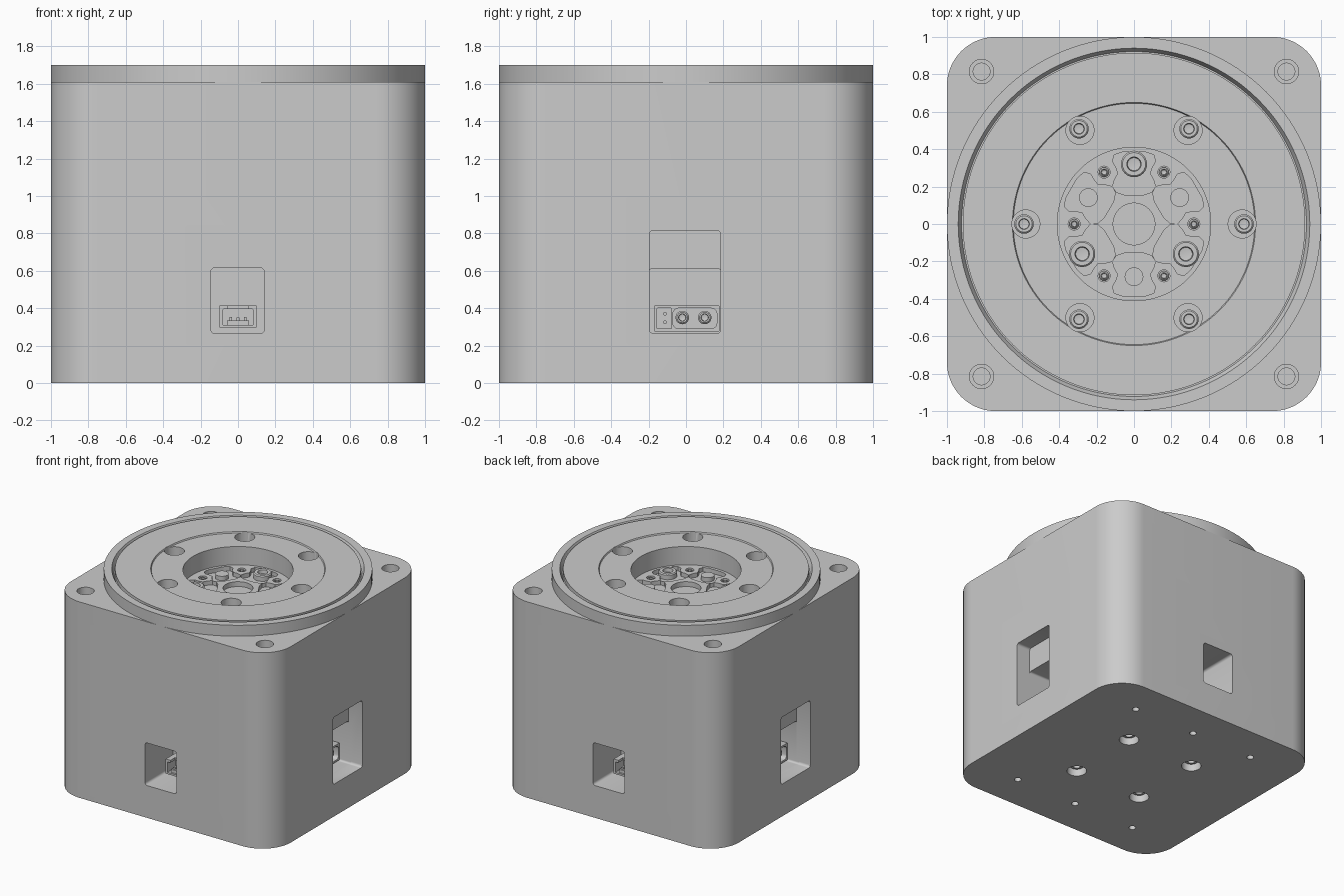
import bpy, bmesh, math
from mathutils import Matrix, Vector

if "Cube" in bpy.data.objects:
    bpy.data.objects.remove(bpy.data.objects["Cube"], do_unlink=True)

grey = bpy.data.materials.new("plain grey")
grey.use_nodes = True
GREY = (0.6, 0.6, 0.6, 1)
grey.diffuse_color = GREY
grey.node_tree.nodes["Principled BSDF"].inputs["Base Color"].default_value = GREY


def finish(name, bm, matrix=Matrix()):
    bmesh.ops.recalc_face_normals(bm, faces=bm.faces)
    bm.transform(matrix)
    mesh = bpy.data.meshes.new(name)
    bm.to_mesh(mesh)
    bm.free()
    mesh.materials.append(grey)
    obj = bpy.data.objects.new(name, mesh)
    bpy.context.collection.objects.link(obj)
    return obj


def prism(name, outline, low, high, matrix=Matrix()):
    """Extrude a flat outline from low to high along local z."""
    bm = bmesh.new()
    face = bm.faces.new([bm.verts.new((x, y, low)) for x, y in outline])
    new = bmesh.ops.extrude_face_region(bm, geom=[face])["geom"]
    verts = [v for v in new if isinstance(v, bmesh.types.BMVert)]
    bmesh.ops.translate(bm, verts=verts, vec=(0, 0, high - low))
    return finish(name, bm, matrix)


def lathe(name, profile, segments=32, matrix=Matrix()):
    """Turn a radius and height profile, which begins and ends on the axis."""
    bm = bmesh.new()
    verts = [bm.verts.new((r, 0, z)) for r, z in profile]
    edges = [bm.edges.new(pair) for pair in zip(verts, verts[1:])]
    bmesh.ops.spin(bm, geom=verts + edges, cent=(0, 0, 0), axis=(0, 0, 1),
                   angle=math.tau, steps=segments)
    bmesh.ops.remove_doubles(bm, verts=bm.verts, dist=0.0001)
    return finish(name, bm, matrix)


def rounded_rect(x0, x1, y0, y1, r, steps=4):
    points = []
    corners = [(x1 - r, y1 - r), (x0 + r, y1 - r), (x0 + r, y0 + r), (x1 - r, y0 + r)]
    for i, (cx, cy) in enumerate(corners):
        for k in range(steps + 1):
            a = math.pi / 2 * (i + k / steps)
            points.append((cx + r * math.cos(a), cy + r * math.sin(a)))
    return points


def cylinder(r, low, high, matrix=Matrix(), segments=32):
    return lathe("cutter", [(0, low), (r, low), (r, high), (0, high)], segments, matrix)


def cut(obj, cutters):
    for cutter in cutters:
        cutter.hide_render = True
        mod = obj.modifiers.new("cut", "BOOLEAN")
        mod.operation = "DIFFERENCE"
        mod.solver = "EXACT"
        mod.object = cutter
    bpy.context.view_layer.update()
    graph = bpy.context.evaluated_depsgraph_get()
    mesh = bpy.data.meshes.new_from_object(obj.evaluated_get(graph))
    obj.modifiers.clear()
    obj.data = mesh
    for cutter in cutters:
        bpy.data.objects.remove(cutter, do_unlink=True)


def place(x, y, z=0):
    return Matrix.Translation((x, y, z))


def polar(radius, degrees, z=0):
    a = math.radians(degrees)
    return place(radius * math.cos(a), radius * math.sin(a), z)


def screw(name, r, matrix):
    """Socket head, with its top at local zero."""
    lathe(name, [(0, -0.06), (r, -0.06), (r, -0.008), (r - 0.008, 0), (r * 0.55, 0),
                 (r * 0.5, -0.03), (0, -0.035)], 24, matrix)


def side(turn):
    """Wall frame: local x across, y up, z outward from the wall face."""
    front = Matrix(((1, 0, 0, 0), (0, 0, -1, -1), (0, 1, 0, 0), (0, 0, 0, 1)))
    return Matrix.Rotation(math.radians(turn), 4, "Z") @ front


TOP = 1.70
SHOULDER = 1.61
FLOOR = 1.54
FLIP = Matrix.Rotation(math.pi, 4, "X")
signs = [(a, b) for a in (-1, 1) for b in (-1, 1)]

# Square housing with rounded corners
housing = prism("housing", rounded_rect(-1, 1, -1, 1, 0.26, 16), 0, SHOULDER)
cutters = [cylinder(0.92, 1.28, 2, segments=96)]
for sx, sy in signs:
    # stepped corner holes and base screw recesses
    cutters.append(lathe("cutter", [(0, 1.3), (0.045, 1.3), (0.045, 1.51), (0.065, 1.51),
                                    (0.065, 1.8), (0, 1.8)], 32, place(0.815 * sx, 0.815 * sy)))
    cutters.append(cylinder(0.075, -0.1, 0.1, place(0.31 * sx, 0.31 * sy)))
for sy in (-1, 1):
    for x in (-0.57, 0, 0.57):
        cutters.append(cylinder(0.027, -0.1, 0.1, place(x, 0.7 * sy), 20))
# Connector windows: small ones front and back, tall ones at the sides
for turn in (0, 180):
    cutters.append(prism("cutter", rounded_rect(-0.145, 0.14, 0.265, 0.615, 0.02),
                         -0.36, 0.1, side(turn)))
for turn in (90, 270):
    cutters.append(prism("cutter", rounded_rect(-0.195, 0.185, 0.265, 0.815, 0.02),
                         -0.125, 0.1, side(turn)))
    cutters.append(prism("cutter", rounded_rect(-0.195, 0.185, 0.265, 0.612, 0.015),
                         -0.36, -0.1, side(turn)))
cut(housing, cutters)
for sx, sy in signs:
    screw("base_screw", 0.06, place(0.31 * sx, 0.31 * sy, 0.045) @ FLIP)

# Small sockets with three contacts
for turn in (0, 180):
    frame = side(turn)
    socket = prism("signal_socket", rounded_rect(-0.1, 0.1, 0.295, 0.415, 0.004), -0.37, -0.2, frame)
    cut(socket, [prism("cutter", rounded_rect(-0.08, 0.08, 0.31, 0.395, 0.004), -0.3, 0, frame),
                 prism("cutter", rounded_rect(-0.055, 0.055, 0.38, 0.43, 0.004), -0.26, 0, frame)])
    prism("socket_tongue", rounded_rect(-0.06, 0.06, 0.31, 0.335, 0.004), -0.31, -0.215, frame)
    for x in (-0.04, 0, 0.04):
        prism("signal_pin", rounded_rect(x - 0.008, x + 0.008, 0.33, 0.352, 0.003), -0.31, -0.225, frame)

# Power sockets with two round contacts and two small pins
for turn in (90, 270):
    frame = side(turn)
    socket = prism("power_socket", rounded_rect(-0.17, 0.178, 0.275, 0.415, 0.004), -0.37, -0.2, frame)
    cut(socket, [prism("cutter", rounded_rect(-0.155, -0.078, 0.29, 0.4, 0.004), -0.27, 0, frame),
                 prism("cutter", rounded_rect(-0.07, 0.165, 0.29, 0.4, 0.03), -0.27, 0, frame)])
    for x in (-0.02, 0.1):
        screw("power_contact", 0.036, frame @ place(x, 0.35, -0.215))
    for z in (0.325, 0.37):
        prism("power_pin", rounded_rect(-0.12, -0.104, z - 0.008, z + 0.008, 0.003),
              -0.28, -0.215, frame)

# Turned output flange: rim, seal groove, face, hub ring and central bore
flange = lathe("output_flange", [
    (0, 1.3), (0.915, 1.3), (0.915, SHOULDER), (1, SHOULDER), (1, TOP), (0.94, TOP),
    (0.922, 1.665), (0.915, 1.665), (0.915, TOP), (0.65, TOP), (0.645, 1.69),
    (0.41, 1.69), (0.41, FLOOR), (0, FLOOR)], 128)

half = [(0.05, 0.155), (0.095, 0.17), (0.115, 0.2), (0.105, 0.235), (0.085, 0.27),
        (0.095, 0.3), (0.115, 0.335), (0.105, 0.37), (0.06, 0.385)]
lobe = half + [(-x, y) for x, y in reversed(half)]
cutters = [cylinder(0.112, FLOOR - 0.04, 1.6)]
for i in range(6):
    cutters.append(cylinder(0.075, 1.58, 1.8, polar(0.578, 60 * i)))
    spin = Matrix.Rotation(math.radians(60 * i), 4, "Z")
    cutters.append(prism("cutter", lobe, FLOOR - 0.035, 1.6, spin))
    cutters.append(cylinder(0.032, FLOOR - 0.04, 1.6, polar(0.32, 60 * i), 20))
cut(flange, cutters)

# Screws in the hub ring and on the bore floor
for i in range(6):
    screw("flange_screw", 0.052, polar(0.588, 60 * i, 1.625))
    screw("floor_screw", 0.026, polar(0.32, 60 * i, FLOOR - 0.005))
for a in (90, 210, 330):
    screw("gear_screw", 0.07, polar(0.32, a, FLOOR + 0.01))
    lathe("gear_pin", [(0, FLOOR - 0.05), (0.05, FLOOR - 0.05), (0.05, FLOOR),
                       (0, FLOOR)], 24, polar(0.282, a + 60))

# Smooth round walls, sharp edges
bpy.ops.object.select_all(action="DESELECT")
for obj in bpy.context.scene.objects:
    if obj.type == "MESH":
        obj.select_set(True)
        bpy.context.view_layer.objects.active = obj
bpy.ops.object.shade_smooth_by_angle(angle=math.radians(30))
